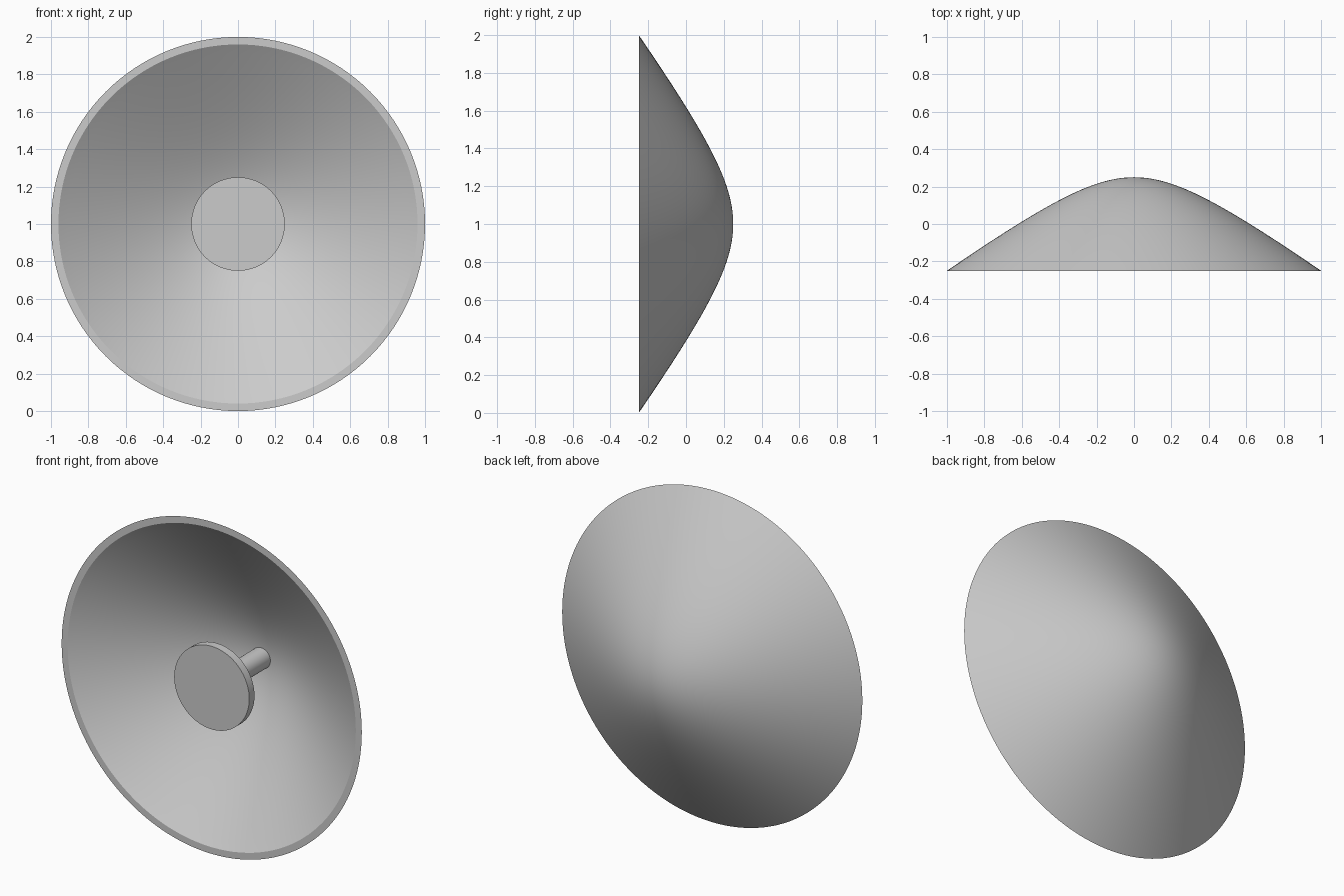
import bpy, bmesh, math
from mathutils import Matrix, Vector

cube = bpy.data.objects.get("Cube")
if cube:
    bpy.data.objects.remove(cube, do_unlink=True)

GREY = (0.6, 0.6, 0.6)
grey = bpy.data.materials.new("light grey")
grey.use_nodes = True
grey.diffuse_color = (*GREY, 1)
grey.node_tree.nodes["Principled BSDF"].inputs["Base Color"].default_value = (*GREY, 1)


def lathe(name, profile, sides):
    """Spin (radius, depth) points about the front-to-back axis at z = 1."""
    bm = bmesh.new()
    verts = [bm.verts.new((r, y, 0)) for r, y in profile]
    edges = [bm.edges.new(pair) for pair in zip(verts, verts[1:])]
    bmesh.ops.spin(bm, geom=verts + edges, cent=(0, 0, 0), axis=(0, 1, 0),
                   angle=math.tau, steps=sides, use_merge=True)
    bmesh.ops.remove_doubles(bm, verts=bm.verts, dist=1e-5)
    bmesh.ops.recalc_face_normals(bm, faces=bm.faces)
    bmesh.ops.transform(bm, matrix=Matrix.Translation(Vector((0, 0, 1))), verts=bm.verts)
    mesh = bpy.data.meshes.new(name)
    bm.to_mesh(mesh)
    bm.free()
    mesh.materials.append(grey)
    obj = bpy.data.objects.new(name, mesh)
    bpy.context.collection.objects.link(obj)
    bpy.ops.object.select_all(action="DESELECT")
    obj.select_set(True)
    bpy.context.view_layer.objects.active = obj
    bpy.ops.object.shade_smooth_by_angle(angle=math.radians(30))
    return obj


def bowl(radius, apex, steps=40):
    """Hyperbolic bowl curve from the apex out to the rim."""
    a, b2 = 0.29, 0.54
    radii = [radius * i / steps for i in range(steps + 1)]
    return [(r, apex + a - math.sqrt(a * a + b2 * r * r)) for r in radii]


def cylinder(name, radius, front, back, sides):
    return lathe(name, [(0, front), (radius, front), (radius, back), (0, back)], sides)


# Dish shell: outer curve, flat rim, then inner curve back to the centre
outer = bowl(1.0, 0.25)
inner = bowl(0.96, 0.223)
outer[-1] = (1.0, -0.25)
inner[-1] = (0.96, -0.25)
lathe("dish", outer + inner[::-1], 128)

# Feed: round plate flush with the rim, on a stem from the bowl centre
cylinder("feed_plate", 0.25, -0.25, -0.20, 96)
cylinder("feed_stem", 0.0625, -0.21, 0.23, 48)
